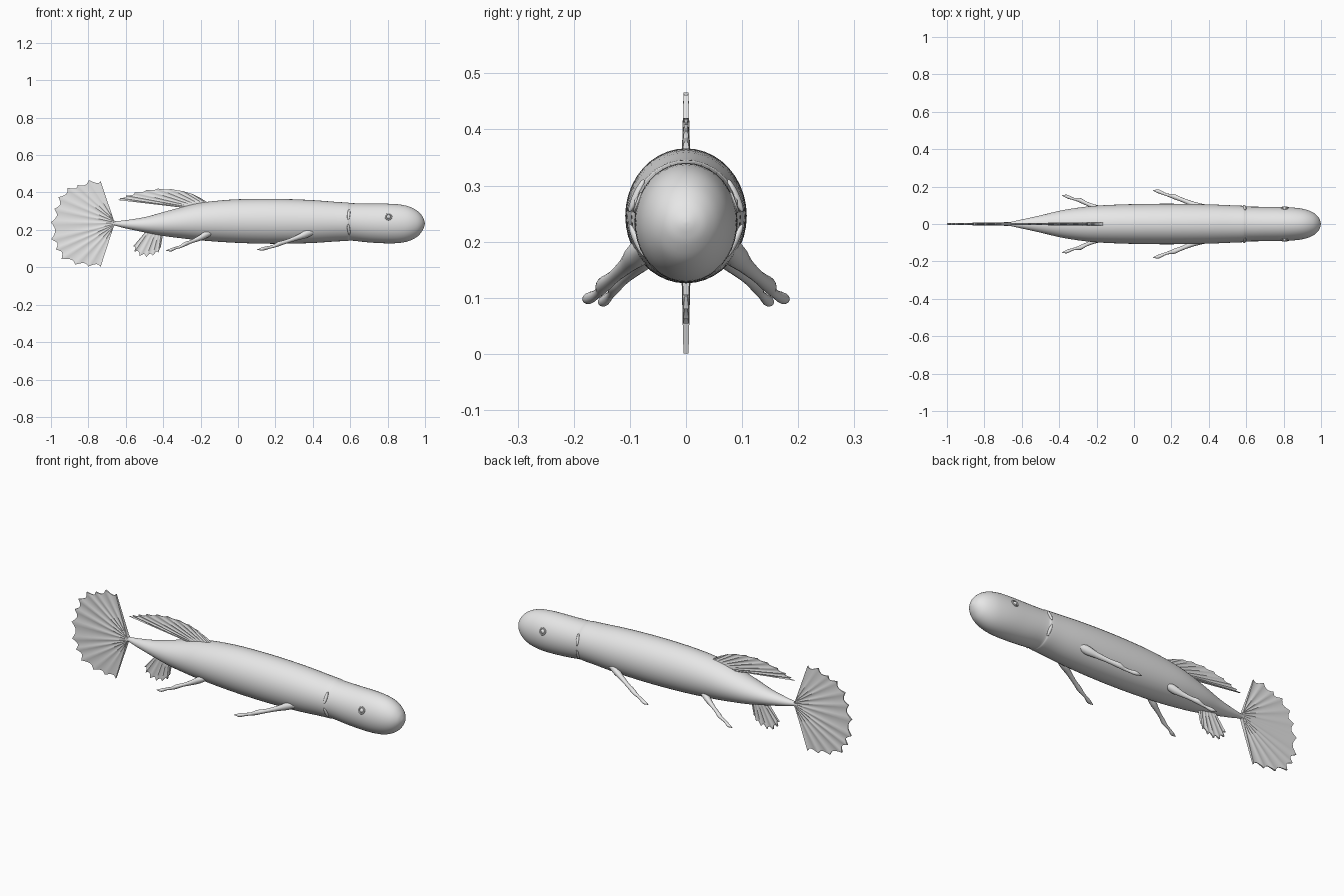
import bpy, bmesh, math
from mathutils import Vector

if "Cube" in bpy.data.objects:
    bpy.data.objects.remove(bpy.data.objects["Cube"])

grey = bpy.data.materials.new("pale_grey")
grey.diffuse_color = (0.8, 0.8, 0.8, 1)
grey.use_nodes = True
grey.node_tree.nodes["Principled BSDF"].inputs["Base Color"].default_value = grey.diffuse_color


def finish(obj, name, angle=40):
    obj.name = name
    obj.data.materials.append(grey)
    bpy.ops.object.select_all(action='DESELECT')
    obj.select_set(True)
    bpy.context.view_layer.objects.active = obj
    bpy.ops.object.shade_smooth_by_angle(angle=math.radians(angle))
    return obj


def build(name, verts, faces):
    bm = bmesh.new()
    vs = [bm.verts.new(v) for v in verts]
    for f in faces:
        bm.faces.new([vs[i] for i in f])
    bmesh.ops.recalc_face_normals(bm, faces=bm.faces)
    me = bpy.data.meshes.new(name)
    bm.to_mesh(me)
    bm.free()
    obj = bpy.data.objects.new(name, me)
    bpy.context.collection.objects.link(obj)
    return finish(obj, name)


def spline(pts, u):
    """Smooth curve through points of any dimension, u from 0 to 1."""
    n = len(pts) - 1
    i = min(int(u * n), n - 1)
    t = u * n - i
    a, b, c, d = (Vector(pts[max(0, min(n, i + k))]) for k in (-1, 0, 1, 2))
    return b + (c - a) * (t / 2) + (a * 2 - b * 5 + c * 4 - d) * (t * t / 2) \
        + (b * 3 - a - c * 3 + d) * (t ** 3 / 2)


def loft(name, stations, sides, steps):
    """Oval rings across x; each station is x, y, z, half width, half height."""
    n = (len(stations) - 1) * steps
    verts, faces = [], []
    for i in range(n + 1):
        x, y, z, ry, rz = spline(stations, i / n)
        for k in range(sides):
            a = 2 * math.pi * k / sides
            verts.append((x, y + ry * math.cos(a), z + rz * math.sin(a)))
    for i in range(n):
        for k in range(sides):
            j = (k + 1) % sides
            faces.append((i * sides + k, i * sides + j,
                          (i + 1) * sides + j, (i + 1) * sides + k))
    faces += [tuple(range(sides)), tuple(range(n * sides, (n + 1) * sides))]
    return build(name, verts, faces)


def fin(name, root, tip, rays, notch, thick_root, thick_tip):
    """Upright ribbed fin: rays run from the root curve to a scalloped tip curve."""
    n, m = rays * 6, 8
    verts, faces = [], []
    for side in (-1, 1):
        for i in range(n + 1):
            u = i / n
            r, t = spline(root, u), spline(tip, u)
            ray = 1 - abs(math.sin(math.pi * rays * u))
            t = r + (t - r) * (1 - notch * (1 - ray))
            for j in range(m + 1):
                s = j / m
                p = r.lerp(t, s)
                h = (thick_root + (thick_tip - thick_root) * s) * (1 - 0.6 * s ** 0.5 * (1 - ray))
                verts.append((p.x, side * h, p.y))
    w, off = m + 1, (n + 1) * (m + 1)
    for o in (0, off):
        for i in range(n):
            for j in range(m):
                a = o + i * w + j
                faces.append((a, a + 1, a + w + 1, a + w))
    rim = [i * w for i in range(n)] + [n * w + j for j in range(m)] \
        + [i * w + m for i in range(n, 0, -1)] + list(range(m, 0, -1))
    for a, b in zip(rim, rim[1:] + rim[:1]):
        faces.append((a, b, b + off, a + off))
    return build(name, verts, faces)


# Long body, blunt head and narrow tail stalk: x, top, bottom, half width
profile = [(-0.70, .243, .227, .006), (-0.66, .246, .223, .011), (-0.60, .252, .208, .024),
           (-0.50, .268, .187, .046), (-0.40, .295, .168, .070), (-0.30, .322, .155, .087),
           (-0.20, .345, .144, .098), (-0.05, .361, .133, .105), (0.10, .366, .127, .108),
           (0.25, .365, .126, .108), (0.40, .359, .130, .105), (0.52, .350, .138, .100),
           (0.585, .346, .141, .097), (0.605, .343, .143, .093), (0.70, .341, .133, .092),
           (0.80, .340, .128, .091), (0.87, .335, .131, .086), (0.92, .323, .143, .077),
           (0.96, .301, .165, .060), (0.985, .274, .194, .038), (0.996, .250, .218, .016),
           (0.999, .236, .232, .002)]
loft("body", [(x, 0, (a + b) / 2, w, (a - b) / 2) for x, a, b, w in profile], 40, 4)

# Tail fan
fin("tail_fin", [(-.665, .255), (-.655, .236), (-.665, .217)],
    [(-.735, .461), (-.797, .466), (-.857, .440), (-.912, .424), (-.960, .375), (-.982, .312),
     (-1.0, .240), (-.998, .150), (-.975, .095), (-.943, .045), (-.870, .015), (-.800, .004),
     (-.735, .001)], 12, 0.07, 0.010, 0.0045)

# Swept back fin
fin("back_fin", [(-.16, .345), (-.22, .33), (-.29, .318)],
    [(-.21, .376), (-.26, .398), (-.33, .415), (-.42, .421), (-.50, .412), (-.575, .392),
     (-.625, .374), (-.655, .361)], 9, 0.05, 0.009, 0.004)

# Belly fin
fin("belly_fin", [(-.40, .185), (-.44, .19), (-.49, .195)],
    [(-.413, .105), (-.430, .075), (-.470, .058), (-.512, .055), (-.550, .078), (-.562, .110)],
    6, 0.12, 0.009, 0.005)

# Thin limbs with a knobbly joint and a pointed foot
front_leg = [(.42, .070, .195, .010, .010), (.37, .084, .180, .022, .022),
             (.32, .103, .160, .016, .015), (.26, .128, .138, .012, .011),
             (.215, .146, .124, .014, .013), (.19, .152, .113, .009, .009),
             (.165, .160, .106, .008, .008), (.135, .173, .099, .011, .010),
             (.115, .177, .096, .006, .005), (.102, .179, .094, .001, .001)]
rear_leg = [(-.13, .062, .190, .010, .010), (-.175, .075, .172, .020, .020),
            (-.215, .092, .152, .014, .014), (-.255, .110, .135, .011, .010),
            (-.285, .125, .123, .013, .012), (-.31, .131, .110, .008, .008),
            (-.33, .136, .104, .007, .007), (-.355, .146, .094, .010, .009),
            (-.372, .150, .091, .006, .005), (-.385, .152, .089, .001, .001)]
for label, s in (("right", -1), ("left", 1)):
    for part, path in (("front_leg", front_leg), ("rear_leg", rear_leg)):
        loft(f"{label}_{part}", [(x, s * y, z, a, b) for x, y, z, a, b in path], 14, 3)

    # Eye ball in a raised round rim
    tilt = -s * (math.pi / 2 - math.radians(20))
    bpy.ops.mesh.primitive_torus_add(major_radius=.016, minor_radius=.004, major_segments=24,
                                     minor_segments=8, location=(.805, s * .0855, .270),
                                     rotation=(tilt, 0, 0))
    finish(bpy.context.object, f"{label}_eye_rim")
    bpy.ops.mesh.primitive_uv_sphere_add(segments=16, ring_count=10, radius=.012,
                                         location=(.805, s * .081, .269))
    finish(bpy.context.object, f"{label}_eye")

    # Two slim gill flaps behind the head
    for part, z, y, lean, turn in (("upper_gill", .282, .088, 24, 6), ("lower_gill", .202, .087, -25, -8)):
        bpy.ops.mesh.primitive_uv_sphere_add(segments=14, ring_count=12, radius=1,
                                             location=(.592, s * y, z),
                                             rotation=(s * math.radians(lean), math.radians(turn), 0))
        bpy.context.object.scale = (.008, .007, .032)
        finish(bpy.context.object, f"{label}_{part}")
